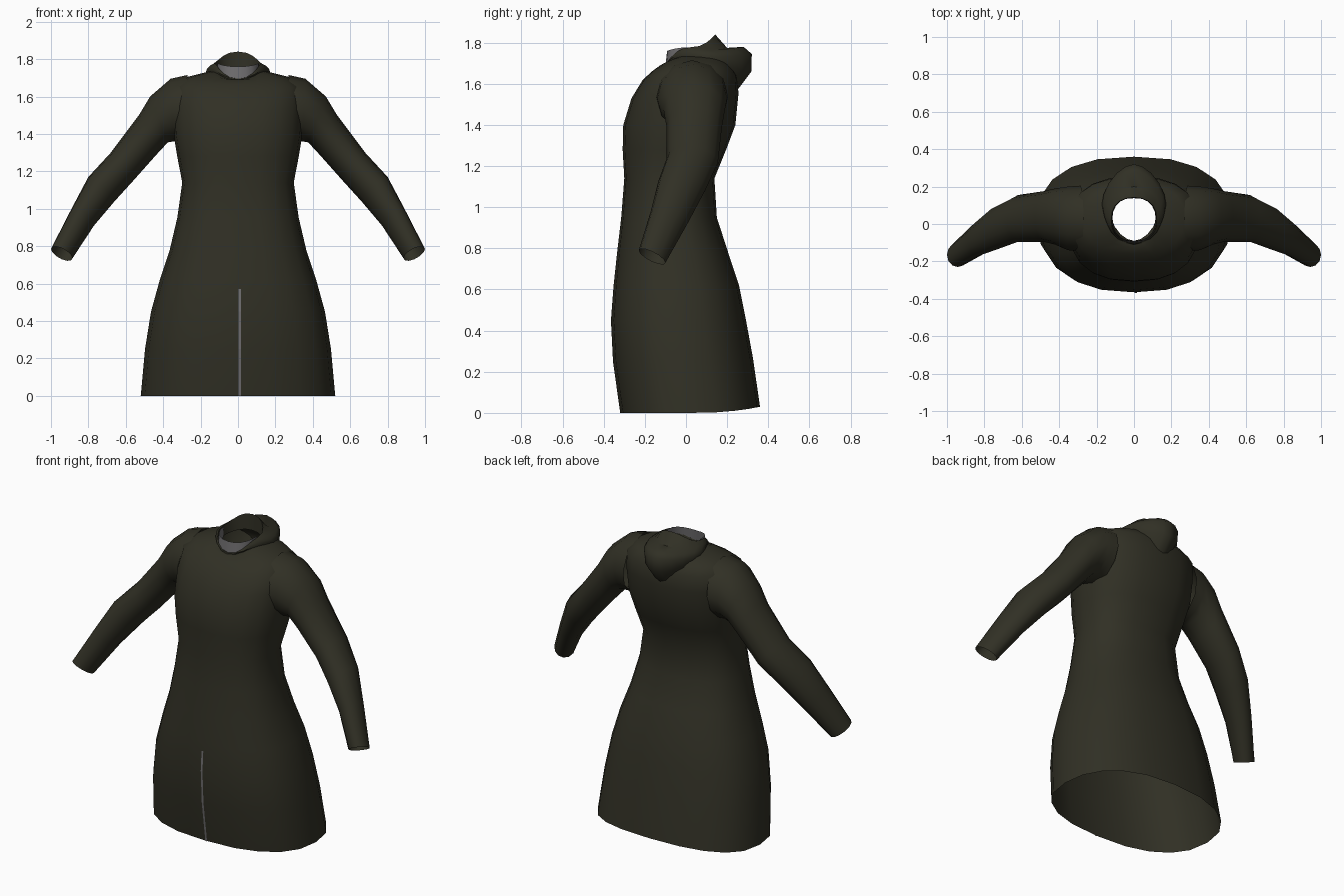
import bpy, bmesh, math
from mathutils import Vector

if "Cube" in bpy.data.objects:
    bpy.data.objects.remove(bpy.data.objects["Cube"])


def material(name, rgb):
    m = bpy.data.materials.new(name)
    m.diffuse_color = (*rgb, 1)
    m.use_nodes = True
    m.node_tree.nodes["Principled BSDF"].inputs["Base Color"].default_value = m.diffuse_color
    return m


OLIVE = material("dark olive cloth", (0.030, 0.029, 0.018))
GREY = material("grey lining", (0.16, 0.155, 0.16))


def spow(v, e):
    return math.copysign(abs(v) ** e, v)


def ring(zf, zs, zb, rx, yf, yb, n=2.4, seg=20):
    """Rounded outline with its own height at front, sides and back."""
    pts = []
    for i in range(seg):
        t = 2 * math.pi * i / seg - math.pi / 2
        c, s = math.cos(t), math.sin(t)
        z = zs + ((zf if s < 0 else zb) - zs) * s * s
        pts.append(Vector((rx * spow(c, 2 / n),
                           (yf + yb) / 2 + (yb - yf) / 2 * spow(s, 2 / n), z)))
    return pts


def loft(name, rings, mat, keep=None, angle=50):
    """Open tube skinned over the rings."""
    bm = bmesh.new()
    rows = [[bm.verts.new(p) for p in r] for r in rings]
    for a, b in zip(rows, rows[1:]):
        k = len(a)
        for i in range(k):
            j = (i + 1) % k
            bm.faces.new((a[i], a[j], b[j], b[i]))
    if keep:
        drop = [f for f in bm.faces if not keep(f.calc_center_median())]
        bmesh.ops.delete(bm, geom=drop, context='FACES')
    me = bpy.data.meshes.new(name)
    bm.to_mesh(me)
    bm.free()
    ob = bpy.data.objects.new(name, me)
    bpy.context.collection.objects.link(ob)
    me.materials.append(mat)
    bpy.ops.object.select_all(action='DESELECT')
    ob.select_set(True)
    bpy.context.view_layer.objects.active = ob
    bpy.ops.object.shade_smooth_by_angle(angle=math.radians(angle))
    return ob


# coat body: front z, side z, back z, half width, front y, back y
body = [
    (0.00, 0.00, 0.03, .520, -.320, .360),
    (0.25, 0.25, 0.27, .497, -.355, .325),
    (0.45, 0.45, 0.46, .465, -.365, .290),
    (0.62, 0.62, 0.62, .418, -.352, .258),
    (0.78, 0.78, 0.78, .365, -.335, .205),
    (0.95, 0.95, 0.95, .325, -.315, .150),
    (1.14, 1.14, 1.14, .298, -.300, .138),
    (1.28, 1.28, 1.28, .325, -.308, .195),
    (1.40, 1.40, 1.40, .345, -.305, .240),
    (1.53, 1.55, 1.55, .350, -.265, .255),
    (1.62, 1.66, 1.64, .340, -.210, .250),
    (1.665, 1.705, 1.69, .270, -.160, .220),
    (1.69, 1.73, 1.73, .170, -.125, .180),
    (1.69, 1.74, 1.75, .118, -.092, .140),
]
loft("coat_body", [ring(*r) for r in body], OLIVE)

# sleeves: upper edge (x, z), lower edge (x, z), centre y, half depth, tilt
sleeve = [
    (.27, 1.715, .30, 1.36, .03, .175, 0),
    (.36, 1.695, .345, 1.36, .03, .170, 0),
    (.47, 1.600, .375, 1.355, .04, .150, 0),
    (.53, 1.500, .44, 1.285, .04, .135, 0),
    (.68, 1.300, .56, 1.150, .03, .125, -.01),
    (.80, 1.170, .66, 1.040, -.02, .115, -.02),
    (.89, 1.000, .77, .910, -.08, .090, -.03),
    (1.0, .785, .885, .735, -.165, .065, -.03),
]
rows = []
for ux, uz, lx, lz, y, d, tilt in sleeve:
    mid = Vector(((ux + lx) / 2, y, (uz + lz) / 2))
    a = Vector(((ux - lx) / 2, 0, (uz - lz) / 2))
    b = Vector((0, d, tilt))
    rows.append([mid + a * math.cos(t) + b * math.sin(t)
                 for t in (2 * math.pi * i / 12 for i in range(12))])
arm = loft("sleeves", rows, OLIVE)
arm.modifiers.new("mirror", 'MIRROR').use_mirror_merge = False

# lowered hood: standing rim folding back into a pointed bulge
hood = [
    (1.68, 1.72, 1.74, .116, -.090, .140, 2.3),
    (1.695, 1.778, 1.84, .122, -.098, .142, 2.3),
    (1.695, 1.765, 1.775, .150, -.105, .200, 2.1),
    (1.690, 1.750, 1.78, .165, -.110, .280, 1.8),
    (1.680, 1.730, 1.745, .172, -.110, .320, 1.7),
    (1.660, 1.690, 1.66, .165, -.105, .318, 1.7),
    (1.640, 1.640, 1.57, .130, -.090, .250, 1.8),
]
loft("hood", [ring(*r) for r in hood], OLIVE)

# grey inner collar showing at the throat
collar = [(1.67, 1.70, 1.70, .115, -.102, .14), (1.76, 1.778, 1.78, .113, -.092, .14)]
loft("inner_collar", [ring(*r) for r in collar], GREY, keep=lambda c: c.y < 0.02)

# thin front opening strip following the coat front
bm = bmesh.new()
prev = None
for zf, y in [(0.0, -.320), (.25, -.355), (.45, -.365), (.57, -.357)]:
    pair = [bm.verts.new((x, y - .003, zf)) for x in (.003, .015)]
    if prev:
        bm.faces.new((prev[0], prev[1], pair[1], pair[0]))
    prev = pair
me = bpy.data.meshes.new("front_opening")
bm.to_mesh(me)
bm.free()
me.materials.append(GREY)
bpy.context.collection.objects.link(bpy.data.objects.new("front_opening", me))
